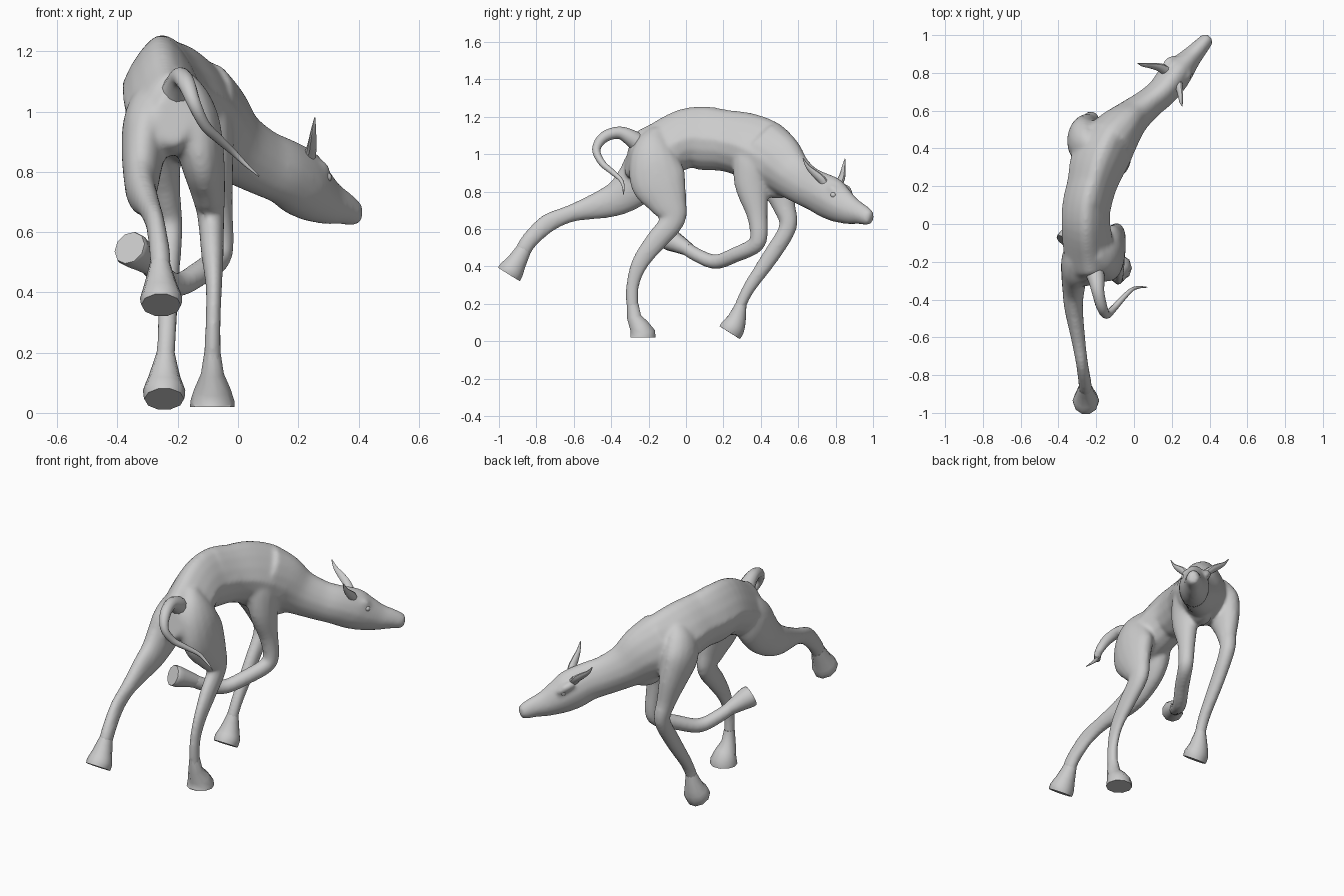
import bpy, bmesh, math
from mathutils import Vector


def catmull(p0, p1, p2, p3, t):
    return [0.5 * (2*b + (c-a)*t + (2*a-5*b+4*c-d)*t*t + (3*b-a-3*c+d)*t**3)
            for a, b, c, d in zip(p0, p1, p2, p3)]


def tube(bm, pts, ref=(1, 0, 0), sides=16, steps=4, ridge=0.0):
    """Loft elliptical rings along points of (x, y, z, side radius, up radius)."""
    pts = [p if len(p) == 5 else (*p, p[3]) for p in pts]
    n = len(pts)
    path = []
    for i in range(n - 1):
        a, d = pts[max(i-1, 0)], pts[min(i+2, n-1)]
        path += [catmull(a, pts[i], pts[i+1], d, s/steps) for s in range(steps)]
    path.append(list(pts[-1]))
    pos = [Vector(p[:3]) for p in path]
    rings = []
    for i, p in enumerate(path):
        t = (pos[min(i+1, len(pos)-1)] - pos[max(i-1, 0)]).normalized()
        side = Vector(ref)
        side = (side - side.dot(t) * t).normalized()
        up = side.cross(t)
        ring = []
        for k in range(sides):
            a = 2 * math.pi * k / sides
            w = p[3] * (1 - ridge * max(0, math.sin(a)))
            ring.append(bm.verts.new(pos[i] + side*math.cos(a)*max(w, .002)
                                     + up*math.sin(a)*max(p[4], .002)))
        rings.append(ring)
    for r, s in zip(rings, rings[1:]):
        for k in range(sides):
            j = (k + 1) % sides
            bm.faces.new((r[k], r[j], s[j], s[k]))
    bm.faces.new(rings[0][::-1])
    bm.faces.new(rings[-1])


def finish(name, bm, angle=40):
    bmesh.ops.recalc_face_normals(bm, faces=bm.faces)
    me = bpy.data.meshes.new(name)
    bm.to_mesh(me)
    bm.free()
    ob = bpy.data.objects.new(name, me)
    bpy.context.collection.objects.link(ob)
    bpy.ops.object.select_all(action='DESELECT')
    ob.select_set(True)
    bpy.context.view_layer.objects.active = ob
    bpy.ops.object.shade_smooth_by_angle(angle=math.radians(angle))
    return ob


def part(name, pts, **kw):
    bm = bmesh.new()
    tube(bm, pts, **kw)
    return finish(name, bm)


# torso, neck and head in one sweep from rump to nose
trunk = [
    (-.215, -.31, .99, .06, .10), (-.225, -.25, .985, .115, .135),
    (-.24, -.14, 1.02, .135, .15), (-.255, 0, 1.085, .13, .16),
    (-.25, .10, 1.085, .13, .172), (-.225, .20, 1.075, .132, .165),
    (-.19, .32, 1.05, .15, .175), (-.14, .42, 1.00, .15, .185),
    (-.075, .50, .95, .125, .165), (-.005, .57, .885, .098, .13),
    (.08, .64, .833, .082, .114), (.15, .70, .802, .082, .112),
    (.205, .77, .767, .086, .117), (.247, .82, .733, .077, .103),
    (.30, .88, .70, .058, .078), (.345, .93, .683, .047, .059),
    (.385, .975, .662, .038, .045), (.398, .99, .656, .024, .03)]

# legs, hip or shoulder down to the fetlock
hind_right = [
    (-.20, -.15, 1.13, .03, .04), (-.17, -.17, 1.05, .07, .10),
    (-.145, -.17, .96, .085, .135),
    (-.12, -.145, .85, .075, .15), (-.10, -.095, .74, .058, .105),
    (-.09, -.07, .65, .045, .068), (-.085, -.165, .53, .038, .058),
    (-.08, -.245, .42, .028, .047), (-.083, -.285, .30, .026, .036),
    (-.085, -.285, .17, .029, .034), (-.085, -.279, .13, .028, .03)]
hind_left = [
    (-.26, -.12, 1.11, .03, .04), (-.285, -.16, 1.02, .075, .10),
    (-.30, -.20, .94, .085, .13),
    (-.315, -.25, .86, .072, .125), (-.32, -.34, .78, .06, .10),
    (-.32, -.44, .735, .05, .08), (-.295, -.61, .685, .038, .048),
    (-.275, -.74, .63, .032, .052), (-.26, -.84, .535, .035, .046),
    (-.257, -.875, .475, .036, .044)]
fore_left = [
    (-.21, .37, 1.13, .03, .05), (-.25, .41, 1.05, .075, .10),
    (-.27, .44, .96, .085, .125), (-.26, .485, .85, .07, .10),
    (-.24, .525, .72, .05, .062), (-.225, .545, .61, .042, .048),
    (-.23, .45, .45, .036, .046), (-.235, .34, .29, .033, .035),
    (-.24, .295, .20, .032, .032), (-.242, .28, .15, .034, .034)]
fore_right = [
    (-.15, .34, 1.14, .03, .05), (-.125, .36, 1.06, .075, .10),
    (-.10, .37, .96, .085, .125), (-.08, .355, .83, .065, .095),
    (-.065, .38, .68, .048, .058), (-.055, .39, .565, .042, .048),
    (-.068, .365, .51, .042, .045), (-.125, .27, .465, .042, .042),
    (-.20, .16, .425, .04, .04), (-.26, .06, .46, .038, .038),
    (-.305, -.01, .505, .038, .038)]

bm = bmesh.new()
head_side = (.77, -.63, 0)
tube(bm, trunk[:6], ref=(1, 0, 0), ridge=.42)
tube(bm, trunk[4:9], ref=(.93, -.35, 0), ridge=.4)
tube(bm, trunk[7:], ref=head_side, ridge=.15)
for leg in (hind_right, hind_left, fore_left, fore_right):
    tube(bm, leg)
# brisket and brows
tube(bm, [(-.11, .40, .88, .03), (-.10, .46, .83, .06), (-.07, .52, .81, .045), (-.05, .55, .83, .02)])
for s in (1, -1):
    tube(bm, [(.20 + s*.04, .79 - s*.034, .83, .02), (.235 + s*.046, .825 - s*.038, .81, .024),
              (.26 + s*.036, .85 - s*.03, .775, .014)], ref=(0, 0, 1), sides=10)
body = finish("body", bm, 60)
fuse = body.modifiers.new("fuse", 'REMESH')
fuse.mode = 'VOXEL'
fuse.voxel_size = .01
fuse.use_smooth_shade = True
soft = body.modifiers.new("soften", 'SMOOTH')
soft.factor = .5
soft.iterations = 14

# flared hooves with flat soles
part("hind_right_hoof", [
    (-.085, -.285, .20, .027, .032), (-.085, -.278, .13, .038, .040),
    (-.085, -.250, .08, .060, .055), (-.085, -.232, .04, .073, .072),
    (-.085, -.232, .02, .074, .073)], sides=10, steps=1)
part("hind_left_hoof", [
    (-.259, -.865, .495, .034, .042), (-.257, -.905, .425, .055, .056),
    (-.255, -.932, .382, .07, .07), (-.255, -.947, .358, .066, .072)], sides=10, steps=2)
part("fore_left_hoof", [
    (-.24, .295, .20, .03, .03), (-.244, .272, .12, .053, .052),
    (-.245, .252, .076, .07, .067), (-.245, .234, .046, .066, .068)], sides=10, steps=2)
part("fore_right_hoof", [
    (-.29, .015, .49, .036, .036), (-.325, -.04, .52, .05, .05),
    (-.35, -.08, .54, .06, .06), (-.36, -.096, .548, .057, .057)], sides=10, steps=2)

# curled tail
part("tail", [
    (-.22, -.22, 1.03, .06), (-.20, -.29, 1.085, .045), (-.19, -.36, 1.115, .033),
    (-.17, -.44, 1.09, .029), (-.145, -.48, 1.025, .022), (-.11, -.45, .955, .018),
    (-.065, -.40, .91, .015), (-.015, -.35, .865, .011), (.025, -.335, .825, .007),
    (.07, -.335, .785, .002)], sides=12)

# pointed ears
part("left_ear", [
    (.185, .80, .82, .024, .026), (.14, .828, .865, .018, .024),
    (.095, .838, .90, .012, .02), (.05, .843, .935, .008, .012),
    (.02, .85, .975, .002, .002)], ref=head_side, sides=10)
part("right_ear", [
    (.225, .755, .82, .024, .026), (.24, .725, .865, .018, .024),
    (.246, .685, .90, .012, .02), (.25, .65, .935, .008, .012),
    (.255, .625, .98, .002, .002)], ref=head_side, sides=10)

# eyes
for name, x, y in (("right_eye", .296, .788), ("left_eye", .198, .866)):
    bm = bmesh.new()
    bmesh.ops.create_uvsphere(bm, u_segments=14, v_segments=8, radius=.016)
    bmesh.ops.translate(bm, verts=bm.verts, vec=(x, y, .782))
    finish(name, bm)
